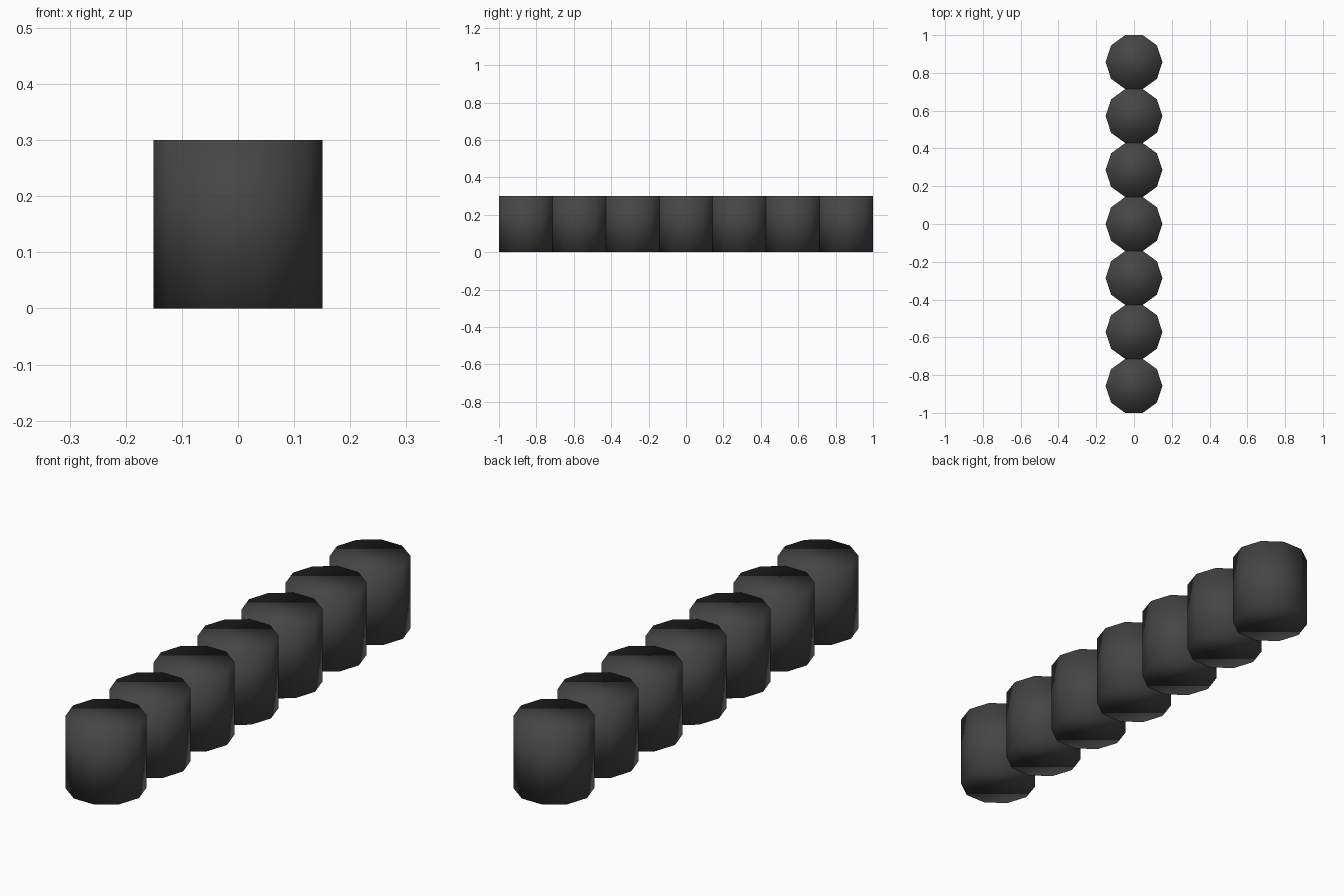
import bpy
import math

if "Cube" in bpy.data.objects:
    bpy.data.objects.remove(bpy.data.objects["Cube"])

COUNT = 7
PITCH = 2 / COUNT                                 # segments touch flat to flat
RADIUS = PITCH / 2 / math.cos(math.pi / 10)       # ten-sided drum
HEIGHT = 2 * RADIUS

dark = bpy.data.materials.new("dark grey")
dark.diffuse_color = (0.06, 0.06, 0.06, 1)
dark.use_nodes = True
dark.node_tree.nodes["Principled BSDF"].inputs["Base Color"].default_value = dark.diffuse_color

# One ten-sided drum, corners pointing along x
bpy.ops.mesh.primitive_cylinder_add(
    vertices=10, radius=RADIUS, depth=HEIGHT,
    location=(0, -1 + PITCH / 2, HEIGHT / 2), rotation=(0, 0, math.pi / 2))
drums = bpy.context.object
drums.name = "drum_row"
bpy.ops.object.transform_apply(location=False, rotation=True, scale=False)
drums.data.materials.append(dark)
bpy.ops.object.shade_smooth()

# Repeat it into a row along y
row = drums.modifiers.new("row", 'ARRAY')
row.count = COUNT
row.use_relative_offset = False
row.use_constant_offset = True
row.constant_offset_displace = (0, PITCH, 0)
